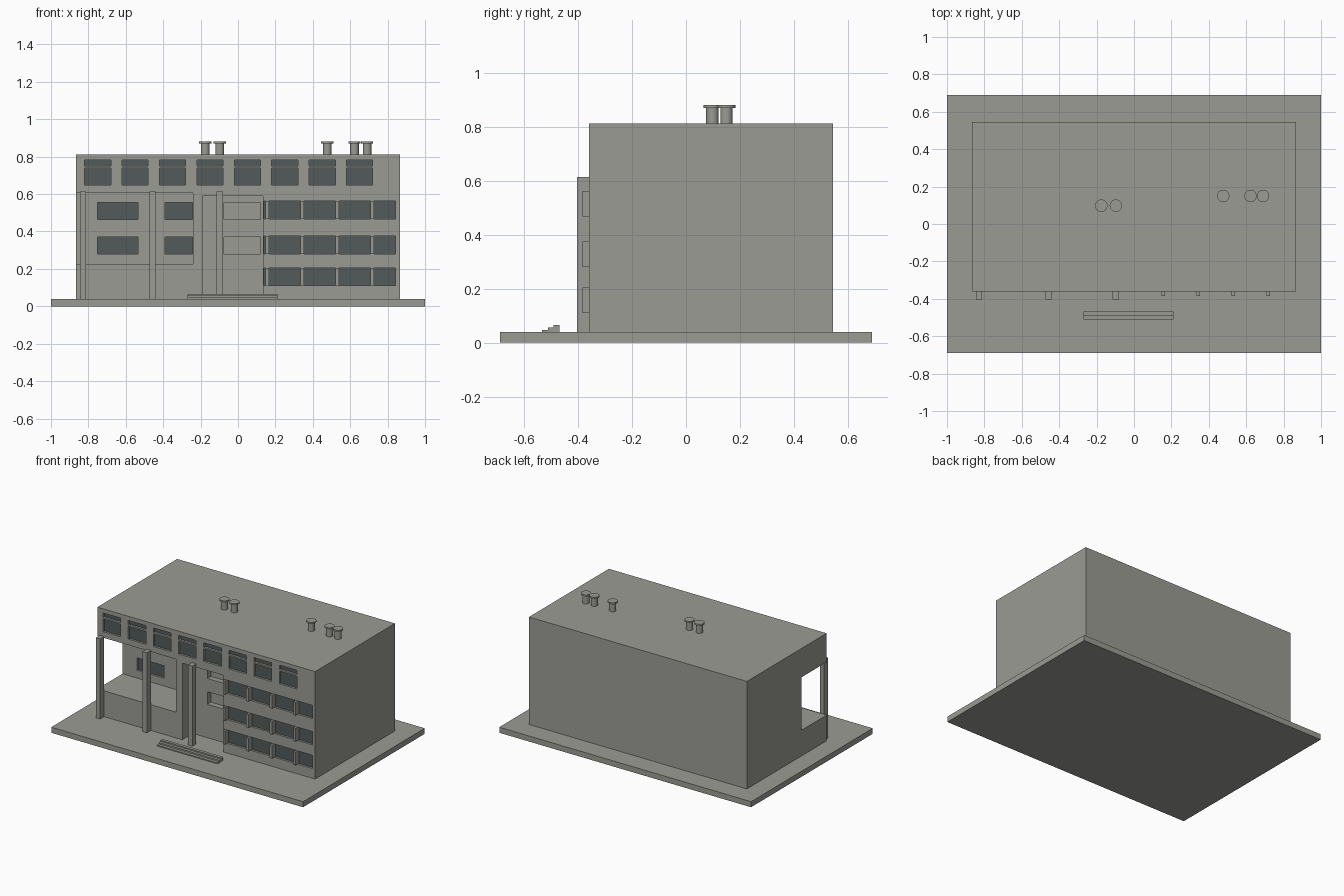
import bpy, bmesh
from mathutils import Matrix

if "Cube" in bpy.data.objects:
    bpy.data.objects.remove(bpy.data.objects["Cube"])


def material(name, rgb):
    m = bpy.data.materials.new(name)
    m.diffuse_color = (*rgb, 1)
    m.use_nodes = True
    m.node_tree.nodes["Principled BSDF"].inputs["Base Color"].default_value = m.diffuse_color
    return m


CONCRETE = material("warm grey concrete", (0.33, 0.33, 0.30))
GLASS = material("dark teal glass", (0.085, 0.105, 0.10))


def finish(name, bm, mat):
    mesh = bpy.data.meshes.new(name)
    bm.to_mesh(mesh)
    bm.free()
    mesh.materials.append(mat)
    ob = bpy.data.objects.new(name, mesh)
    bpy.context.collection.objects.link(ob)
    return ob


def boxes(name, spans, mat=CONCRETE):
    """One object from boxes given as (x0, x1, y0, y1, z0, z1)."""
    bm = bmesh.new()
    for x0, x1, y0, y1, z0, z1 in spans:
        place = (Matrix.Translation(((x0 + x1) / 2, (y0 + y1) / 2, (z0 + z1) / 2))
                 @ Matrix.Diagonal((x1 - x0, y1 - y0, z1 - z0, 1)))
        bmesh.ops.create_cube(bm, size=1, matrix=place)
    return finish(name, bm, mat)


def cut(target, spans):
    cutter = boxes("cutter", spans)
    cutter.hide_render = True
    mod = target.modifiers.new("cut", 'BOOLEAN')
    mod.operation = 'DIFFERENCE'
    mod.solver = 'EXACT'
    mod.object = cutter
    bpy.context.view_layer.objects.active = target
    bpy.ops.object.modifier_apply(modifier=mod.name)
    bpy.data.objects.remove(cutter)


FRONT, BASE, ROOF = -0.36, 0.04, 0.812
LOGGIA_BACK, ENTRY_BACK = -0.075, -0.24
INSET = 0.02

# Ground slab and main block
boxes("ground_slab", [(-1, 1, -0.69, 0.69, 0, BASE)])
block = boxes("main_block", [(-0.865, 0.865, FRONT, 0.545, BASE, ROOF)])

# Corner loggia open to the front and left, plus the entrance recess
cut(block, [(-1, -0.24, -0.5, LOGGIA_BACK, 0.225, 0.605),
            (-0.19, 0.135, -0.5, ENTRY_BACK, BASE - 0.02, 0.59)])

# Window openings: (x0, x1, wall y, z0, z1)
floors = [(0.28, 0.37), (0.465, 0.555)]
ribbons = [(0.11, 0.205), (0.28, 0.375), (0.468, 0.563)]
windows = []
for i in range(8):
    x = -0.82 + 0.2 * i
    for z0, z1 in [(0.648, 0.739), (0.75, 0.782)]:
        windows.append((x, x + 0.14, FRONT, z0, z1))
for z0, z1 in floors:
    windows.append((-0.75, -0.535, LOGGIA_BACK, z0, z1))
    windows.append((-0.39, -0.243, LOGGIA_BACK, z0, z1))
for z0, z1 in ribbons:
    windows.append((0.138, 0.843, FRONT, z0, z1))

# Entrance niches are blind, without glass
niches = [(-0.075, 0.12, ENTRY_BACK - 0.02, ENTRY_BACK + 0.04, z0, z1) for z0, z1 in floors]
cut(block, [(x0, x1, y - 0.02, y + INSET, z0, z1) for x0, x1, y, z0, z1 in windows] + niches)

# Glass plates at the back of the openings
boxes("window_glass", [(x0, x1, y + INSET - 0.005, y + INSET + 0.002, z0, z1)
                       for x0, x1, y, z0, z1 in windows], GLASS)

# Fins dividing the ribbon windows
boxes("window_fins", [(x - 0.009, x + 0.009, FRONT - 0.024, FRONT + INSET, z0, z1)
                      for x in (0.157, 0.343, 0.53, 0.717) for z0, z1 in ribbons])

# Front columns
boxes("front_columns", [(x - 0.017, x + 0.017, FRONT - 0.044, FRONT, BASE, 0.615)
                        for x in (-0.829, -0.457, -0.097)])

# Entrance steps
boxes("entrance_steps", [(-0.27, 0.21, y, y + 0.022, BASE, z)
                         for y, z in [(-0.533, 0.047), (-0.511, 0.057), (-0.491, 0.066)]])

# Roof vents: a pipe under a wider disc
for n, (x, y) in enumerate([(-0.175, 0.098), (-0.097, 0.098), (0.477, 0.15),
                            (0.623, 0.15), (0.69, 0.15)]):
    bm = bmesh.new()
    for r, z0, z1 in [(0.023, ROOF, 0.871), (0.033, 0.871, 0.882)]:
        bmesh.ops.create_cone(bm, cap_ends=True, segments=24, radius1=r, radius2=r,
                              depth=z1 - z0, matrix=Matrix.Translation((x, y, (z0 + z1) / 2)))
    vent = finish(f"roof_vent_{n + 1}", bm, CONCRETE)
    bpy.ops.object.select_all(action='DESELECT')
    vent.select_set(True)
    bpy.context.view_layer.objects.active = vent
    bpy.ops.object.shade_smooth_by_angle()
